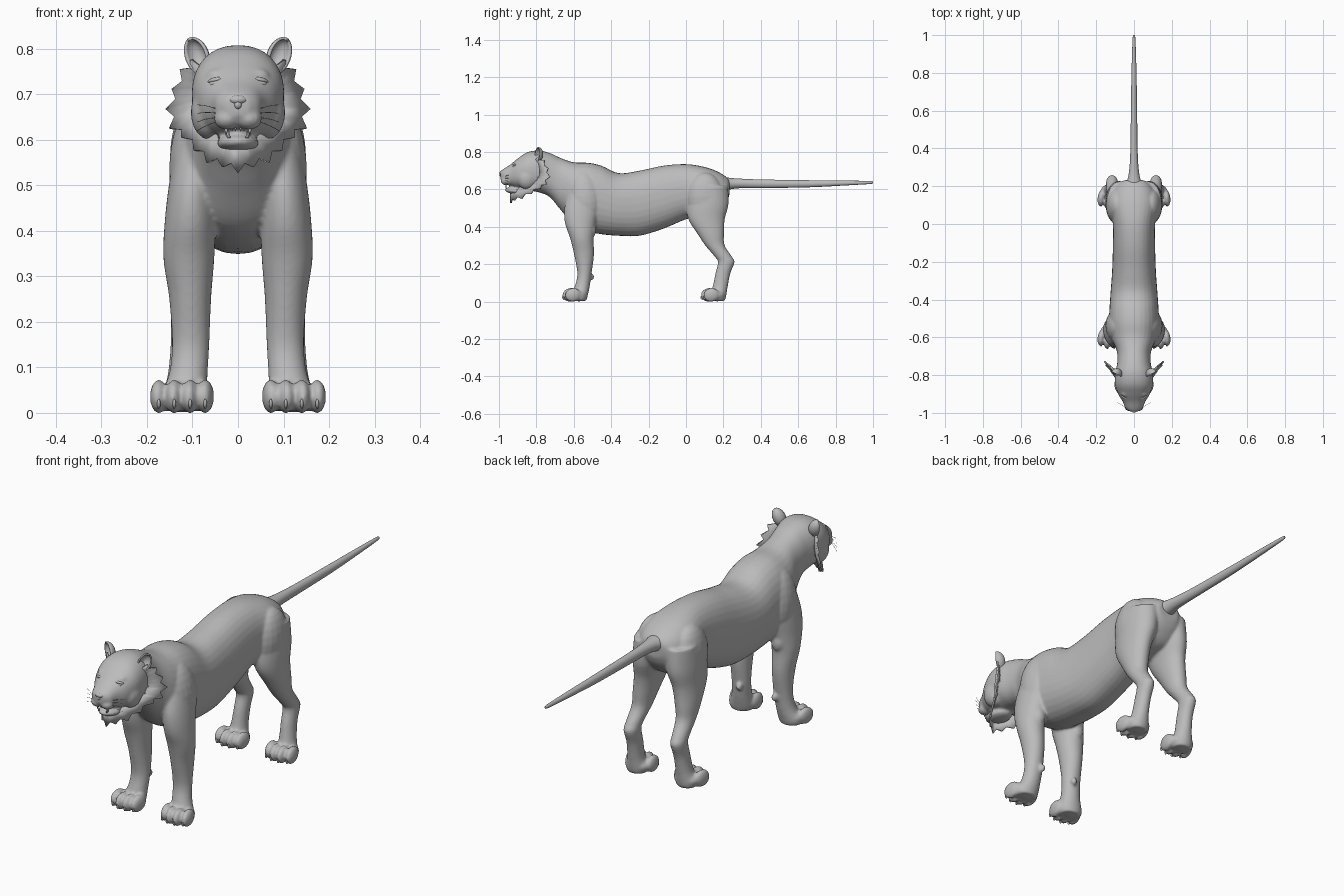
import bpy, bmesh, math
from mathutils import Vector, Matrix, Euler

cube = bpy.data.objects.get("Cube")
if cube:
    bpy.data.objects.remove(cube, do_unlink=True)

grey = bpy.data.materials.new("plain grey")
grey.use_nodes = True
grey.diffuse_color = (0.5, 0.5, 0.5, 1)
grey.node_tree.nodes["Principled BSDF"].inputs["Base Color"].default_value = (0.5, 0.5, 0.5, 1)


def finish(bm, name, smooth=True):
    bmesh.ops.recalc_face_normals(bm, faces=bm.faces)
    for f in bm.faces:
        f.smooth = smooth
    mesh = bpy.data.meshes.new(name)
    bm.to_mesh(mesh)
    bm.free()
    mesh.materials.append(grey)
    obj = bpy.data.objects.new(name, mesh)
    bpy.context.collection.objects.link(obj)
    return obj


def ball(bm, centre, radii, rot=(0, 0, 0), seg=20):
    m = Matrix.LocRotScale(Vector(centre), Euler(rot), Vector(radii))
    return bmesh.ops.create_uvsphere(bm, u_segments=seg, v_segments=seg // 2 + 2, radius=1, matrix=m)


def pair(bm, centre, radii, rot=(0, 0, 0), seg=20):
    for s in (1, -1):
        ball(bm, (s * centre[0], *centre[1:]), radii, (rot[0], s * rot[1], s * rot[2]), seg)


def spline(rows, steps=5):
    # smooth interpolation through the rows
    out = []
    for i in range(len(rows) - 1):
        a, b, c, d = (rows[max(0, min(len(rows) - 1, i + k))] for k in (-1, 0, 1, 2))
        for s in range(steps):
            t = s / steps
            out.append([q + 0.5 * t * (r - p + t * (2 * p - 5 * q + 4 * r - e + t * (3 * (q - r) + e - p)))
                        for p, q, r, e in zip(a, b, c, d)])
    return out + [list(rows[-1])]


def loft(bm, rings, v_axis, power=1.0, n=32):
    # each ring: centre, half width along x, half size along v_axis
    loops = []
    for centre, a, b in rings:
        loop = []
        for k in range(n):
            t = math.tau * k / n
            c, s = math.cos(t), math.sin(t)
            c, s = (math.copysign(abs(w) ** power, w) for w in (c, s))
            loop.append(bm.verts.new(Vector(centre) + Vector((a * c, 0, 0)) + v_axis * (b * s)))
        loops.append(loop)
    for p, q in zip(loops, loops[1:]):
        for k in range(n):
            bm.faces.new((p[k], p[(k + 1) % n], q[(k + 1) % n], q[k]))
    bm.faces.new(loops[0])
    bm.faces.new(loops[-1])


Y, Z = Vector((0, 1, 0)), Vector((0, 0, 1))

# trunk and head: y, underside, top, half width
trunk = [(-.992, .655, .698, .025), (-.975, .632, .71, .046), (-.94, .62, .732, .06),
         (-.90, .605, .765, .084), (-.85, .595, .798, .1), (-.79, .585, .808, .1),
         (-.73, .56, .795, .088), (-.67, .49, .768, .092), (-.60, .41, .745, .12),
         (-.52, .375, .742, .132), (-.45, .36, .726, .13), (-.36, .352, .687, .124),
         (-.25, .352, .70, .116), (-.12, .39, .727, .112), (0, .44, .735, .112),
         (.1, .46, .72, .125), (.17, .48, .695, .112), (.215, .53, .667, .08), (.232, .57, .65, .05)]
# legs: z, x, y, half width, half depth
fore = [(.6, .085, -.55, .05, .075), (.5, .1, -.56, .052, .09), (.42, .105, -.565, .056, .082),
        (.34, .108, -.557, .056, .063), (.25, .105, -.545, .046, .053), (.15, .104, -.543, .041, .038),
        (.08, .11, -.555, .043, .04), (.025, .122, -.572, .055, .045), (.004, .122, -.572, .045, .038)]
hind = [(.62, .072, .125, .07, .1), (.52, .083, .115, .067, .112), (.44, .095, .11, .056, .097),
        (.36, .105, .133, .047, .07), (.3, .11, .155, .039, .052), (.24, .115, .2, .033, .046),
        (.21, .116, .215, .032, .044), (.15, .117, .197, .031, .04), (.08, .12, .183, .035, .04),
        (.025, .123, .17, .048, .044), (.004, .123, .17, .04, .036)]
toes = [(.072, .012), (.105, 0), (.14, 0), (.174, .014)]

bm = bmesh.new()
loft(bm, [((0, y, (lo + hi) / 2), w, (hi - lo) / 2) for y, lo, hi, w in spline(trunk)], Z, .88)
for side in (1, -1):
    for leg in (fore, hind):
        loft(bm, [((side * x, y, z), a, b) for z, x, y, a, b in spline(leg)], Y)
for front in (-.618, .122):
    for x, back in toes:
        pair(bm, (x, front + back, .036), (.019, .043, .037), (.15, 0, .1))
    pair(bm, (.122, front + .045, .035), (.058, .045, .034))
# shoulders, elbows, dewclaws, haunches
pair(bm, (.09, -.54, .56), (.06, .085, .14), (.1, -.1, 0))
pair(bm, (.105, -.51, .385), (.032, .03, .045))
pair(bm, (.088, -.505, .132), (.013, .014, .018))
pair(bm, (.088, .1, .56), (.062, .1, .13))
# cheeks, brows, muzzle pads, lower jaw
pair(bm, (.062, -.85, .66), (.042, .055, .06))
pair(bm, (.046, -.893, .745), (.024, .02, .012), (0, .2, -.3))
pair(bm, (.024, -.96, .646), (.029, .032, .024))
ball(bm, (0, -.95, .70), (.026, .045, .018), (.5, 0, 0))
ball(bm, (0, -.9, .592), (.047, .07, .02), (-.08, 0, 0))
body = finish(bm, "body")
remesh = body.modifiers.new("blend", 'REMESH')
remesh.mode = 'VOXEL'
remesh.voxel_size = .006
remesh.use_smooth_shade = True
relax = body.modifiers.new("relax", 'SMOOTH')
relax.factor = .5
relax.iterations = 5

# tail
tail = [(.18, .63, .06, .035), (.22, .63, .04, .033), (.28, .632, .026, .026), (.4, .63, .019, .023),
        (.65, .63, .016, .019), (.85, .634, .012, .013), (.985, .637, .007, .008), (1, .637, .002, .003)]
bm = bmesh.new()
loft(bm, [((0, y, z), a, b) for y, z, a, b in spline(tail)], Z, 1, 20)
finish(bm, "tail")

# ears: open bowls turned outward
bm = bmesh.new()
for side in (1, -1):
    cup = bmesh.ops.create_uvsphere(bm, u_segments=24, v_segments=14, radius=1)["verts"]
    bmesh.ops.delete(bm, geom=[v for v in cup if v.co.y < -.1], context='VERTS')
    keep = [v for v in cup if v.is_valid]
    place = Matrix.LocRotScale(Vector((side * .092, -.795, .785)), Euler((0, side * .4, side * .5)),
                               Vector((.028, .032, .043)))
    bmesh.ops.transform(bm, matrix=place, verts=keep)
ears = finish(bm, "ears")
ears.modifiers.new("thickness", 'SOLIDIFY').thickness = .006

# ruff: jagged collar of fur from cheek to chin
tips = [(.105, -.79, .775), (.128, -.76, .755), (.146, -.74, .712), (.16, -.73, .668), (.152, -.75, .625),
        (.125, -.78, .605), (.098, -.83, .577), (.07, -.88, .55), (.035, -.92, .54)]
chain = [Vector(t) for t in tips] + [Vector((0, -.94, .526))]
chain += [Vector((-t[0], t[1], t[2])) for t in reversed(tips)]
hub = Vector((0, 0, .69))


def pull(p, k):
    return Vector((p.x * k, p.y - .05 * (1 - k) / .35 * abs(p.x) / .16, hub.z + (p.z - hub.z) * k))


edge = []
for a, b in zip(chain, chain[1:]):
    edge += [a, pull((a + b) / 2, .9)]
edge.append(chain[-1])
bm = bmesh.new()
outer = [bm.verts.new(p) for p in edge]
inner = [bm.verts.new(pull(p, .65)) for p in edge]
for i in range(len(edge) - 1):
    bm.faces.new((outer[i], outer[i + 1], inner[i + 1], inner[i]))
ruff = finish(bm, "ruff")
ruff.modifiers.new("thickness", 'SOLIDIFY').thickness = .008

# eyes with lids
bm = bmesh.new()
pair(bm, (.049, -.913, .723), (.016, .014, .009), (0, .15, .5), 16)
finish(bm, "eyes")
bm = bmesh.new()
pair(bm, (.049, -.912, .731), (.02, .014, .006), (0, .2, .5), 16)
finish(bm, "eyelids")

# nose
bm = bmesh.new()
ball(bm, (0, -.984, .688), (.021, .014, .011))
ball(bm, (0, -.988, .677), (.009, .01, .01))
finish(bm, "nose")

# teeth and claws
bm = bmesh.new()
for x, z, r, h in ((.026, .617, .005, -.024), (.02, .613, .004, .018), (.006, .622, .003, -.008),
                   (.013, .622, .003, -.008)):
    for side in (1, -1):
        m = Matrix.Translation((side * x, -.962, z))
        bmesh.ops.create_cone(bm, cap_ends=True, segments=10, radius1=r, radius2=0, depth=h, matrix=m)
finish(bm, "teeth")
bm = bmesh.new()
for front in (-.658, .082):
    for x, back in toes:
        pair(bm, (x, front + back + .003, .02), (.004, .007, .011), (.4, 0, 0), 10)
finish(bm, "claws")

# whiskers
curve = bpy.data.curves.new("whiskers", 'CURVE')
curve.dimensions = '3D'
curve.bevel_depth = .0007
curve.bevel_resolution = 0
curve.materials.append(grey)
for side in (1, -1):
    for k in range(4):
        line = curve.splines.new('POLY')
        line.points.add(4)
        for i, p in enumerate(line.points):
            t = i / 4
            p.co = (side * (.035 + .055 * t), -.975 + .03 * t, .642 + .007 * k + (.012 * k - .022) * t + .012 * t * (1 - t), 1)
bpy.context.collection.objects.link(bpy.data.objects.new("whiskers", curve))
